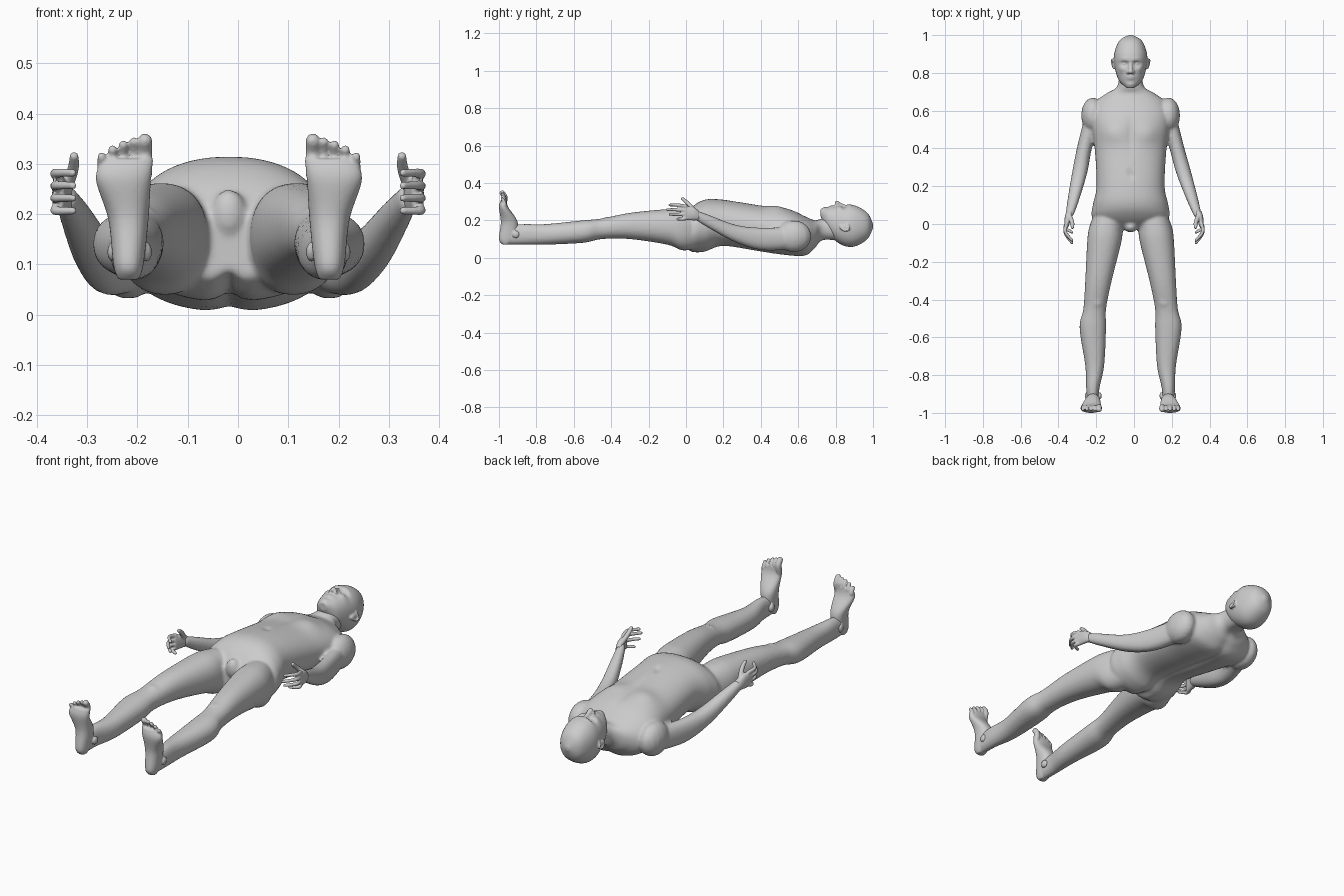
import bpy, bmesh, math
from mathutils import Vector

cube = bpy.data.objects.get("Cube")
if cube:
    bpy.data.objects.remove(cube, do_unlink=True)

MIDLINE = -.018
GREY = (.6, .6, .6, 1)
SIDES = {"right": -1, "left": 1}
skin = bpy.data.materials.new("grey skin")
skin.use_nodes = True
skin.diffuse_color = GREY
skin.node_tree.nodes["Principled BSDF"].inputs["Base Color"].default_value = GREY


def ring(at, half, low, high, centre=0):
    """Cross-section at a position along the part: half width and lower and upper edges."""
    return (at, centre, half, low, high)


def bump(x, y, lift, across, along):
    """Soft mound or hollow, mirrored on both sides of the midline."""
    return lambda px, py: lift * math.exp(-((abs(px) - x) / across) ** 2 - ((py - y) / along) ** 2)


def spline(keys, steps):
    """Catmull-Rom interpolation through tuples of values."""
    result = []
    last = len(keys) - 1
    for i in range(last):
        before, start, end, after = (keys[max(0, min(last, i + k))] for k in (-1, 0, 1, 2))
        for s in range(steps):
            t = s / steps
            point = []
            for p, q, r, u in zip(before, start, end, after):
                slope_in, slope_out = (r - p) / 2, (u - q) / 2
                blend = t * t * (3 - 2 * t)
                point.append(q + (r - q) * blend + slope_in * t * (1 - t) ** 2 - slope_out * t * t * (1 - t))
            result.append(point)
    return result + [list(keys[last])]


def circle(sides):
    return [(math.cos(math.tau * k / sides), math.sin(math.tau * k / sides)) for k in range(sides)]


def bridge(bm, outlines):
    """Closed skin over a row of outlines with equal point counts."""
    loops = [[bm.verts.new(co) for co in outline] for outline in outlines]
    for a, b in zip(loops, loops[1:]):
        for k in range(len(a)):
            bm.faces.new((a[k - 1], a[k], b[k], b[k - 1]))
    bm.faces.new(loops[0])
    bm.faces.new(loops[-1])


def loft(bm, rings, upright=False, side=1, sides=40, front=(), back=()):
    """Rounded tube through the rings, along y or, when upright, along z."""
    outlines = []
    for pos, centre, half, low, high in spline(rings, 6):
        outline = []
        for c, s in circle(sides):
            x = centre + half * math.copysign(abs(c) ** .9, c)
            h = (low + high) / 2 + (high - low) / 2 * math.copysign(abs(s) ** .9, s)
            relief = front if s > 0 else back
            h += min(1, 2 * abs(s)) * sum(shape(x, pos) for shape in relief)
            outline.append((side * x, h, pos) if upright else (side * x, pos, h))
        outlines.append(outline)
    bridge(bm, outlines)


def blob(bm, centre, radii):
    """Ellipsoid."""
    outlines = []
    for step in range(1, 12):
        lat = math.pi * step / 12
        outlines.append([Vector(centre) + Vector((radii[0] * math.sin(lat) * c, radii[1] * math.sin(lat) * s,
                                                  radii[2] * math.cos(lat))) for c, s in circle(16)])
    bridge(bm, outlines)


def digit(bm, points, base, tip):
    """Finger, toe or ridge: a tapering tube with round ends."""
    path = [Vector(p) for p in spline(points, 5)]
    outlines = []
    for i, point in enumerate(path):
        radius = base + (tip - base) * i / (len(path) - 1)
        along = (path[min(i + 1, len(path) - 1)] - path[max(i - 1, 0)]).normalized()
        across = (Vector((1, 0, 0)) - along * along.x).normalized()
        third = along.cross(across)
        outlines.append([point + radius * (across * c + third * s) for c, s in circle(14)])
    bridge(bm, outlines)
    blob(bm, path[0], (base, base, base))
    blob(bm, path[-1], (tip, tip, tip))


def finish(bm, name, voxel, smoothing):
    """Fuse the overlapping pieces into one smooth skin."""
    bmesh.ops.translate(bm, verts=bm.verts, vec=(MIDLINE, 0, 0))
    bmesh.ops.recalc_face_normals(bm, faces=bm.faces)
    mesh = bpy.data.meshes.new(name)
    bm.to_mesh(mesh)
    bm.free()
    mesh.materials.append(skin)
    part = bpy.data.objects.new(name, mesh)
    bpy.context.collection.objects.link(part)
    fuse = part.modifiers.new("fuse", "REMESH")
    fuse.mode = "VOXEL"
    fuse.voxel_size = voxel
    fuse.use_smooth_shade = True
    soften = part.modifiers.new("soften", "SMOOTH")
    soften.factor = .5
    soften.iterations = smoothing


def outward(y, side):
    """The left forearm is held slightly further out."""
    return max(0, .4 - y) * .09 if side > 0 else 0


# Torso running up into the neck
body = bmesh.new()
chest = bump(x=.09, y=.48, lift=.014, across=.06, along=.05)
breastbone = bump(x=0, y=.47, lift=-.008, across=.02, along=.1)
navel = bump(x=0, y=.265, lift=-.012, across=.01, along=.012)
spine = bump(x=0, y=.4, lift=.02, across=.025, along=.28)
cleft = bump(x=0, y=.02, lift=.03, across=.02, along=.07)
loft(body, [
    ring(at=-.03, half=.11, low=.07, high=.2),
    ring(at=.03, half=.2, low=.03, high=.27),
    ring(at=.1, half=.2, low=.03, high=.31),
    ring(at=.2, half=.18, low=.06, high=.31),
    ring(at=.4, half=.19, low=.03, high=.28),
    ring(at=.55, half=.21, low=.01, high=.26),
    ring(at=.64, half=.19, low=.01, high=.22),
    ring(at=.69, half=.13, low=.05, high=.2),
    ring(at=.73, half=.07, low=.09, high=.21),
    ring(at=.83, half=.06, low=.09, high=.22),
], sides=64, front=(chest, breastbone, navel), back=(spine, cleft))
blob(body, centre=(0, -.015, .2), radii=(.035, .03, .05))

for side in SIDES.values():
    # Leg with kneecap
    loft(body, [
        ring(at=.06, centre=.11, half=.08, low=.05, high=.25),
        ring(at=-.02, centre=.13, half=.09, low=.04, high=.26),
        ring(at=-.1, centre=.14, half=.09, low=.07, high=.26),
        ring(at=-.3, centre=.17, half=.07, low=.1, high=.24),
        ring(at=-.45, centre=.19, half=.06, low=.1, high=.21),
        ring(at=-.55, centre=.2, half=.07, low=.08, high=.2),
        ring(at=-.75, centre=.19, half=.05, low=.07, high=.18),
        ring(at=-.87, centre=.2, half=.035, low=.07, high=.18),
        ring(at=-.96, centre=.2, half=.03, low=.07, high=.17),
    ], side=side)
    blob(body, centre=(side * .18, -.41, .19), radii=(.04, .045, .03))
    # Shoulder cap and arm down to the wrist
    blob(body, centre=(side * .2, .575, .115), radii=(.062, .095, .085))
    loft(body, [
        ring(at=.62, centre=.18, half=.05, low=.05, high=.17),
        ring(at=.42, centre=.24, half=.04, low=.04, high=.16),
        ring(at=.27, centre=.27 + outward(.27, side), half=.04, low=.08, high=.175),
        ring(at=.12, centre=.305 + outward(.12, side), half=.03, low=.16, high=.23),
        ring(at=.04, centre=.325 + outward(.04, side), half=.02, low=.21, high=.26),
    ], side=side)
finish(body, "body", voxel=.008, smoothing=4)

for label, side in SIDES.items():
    # Foot standing upright on its heel, with ankle bones
    foot = bmesh.new()
    loft(foot, [
        ring(at=.07, centre=.2, half=.02, low=-.98, high=-.95),
        ring(at=.1, centre=.2, half=.03, low=-1, high=-.91),
        ring(at=.19, centre=.2, half=.04, low=-.99, high=-.9),
        ring(at=.27, centre=.21, half=.055, low=-1, high=-.95),
        ring(at=.31, centre=.2, half=.05, low=-.99, high=-.96),
    ], upright=True, side=side)
    for x in (.165, .23):
        blob(foot, centre=(side * x, -.91, .125), radii=(.012, .02, .02))
    # Toes, big toe innermost
    for i in range(5):
        x = side * (.167 + .0215 * i)
        tip = .346 - .002 * i * i
        thick = .009 if i else .0145
        digit(foot, [(x, -.975, .28), (x, -.968, tip - .025), (x, -.982, tip)], thick, thick)
    finish(foot, label + "_foot", voxel=.004, smoothing=3)

    # Hand: palm, four curled fingers and a raised thumb
    hand = bmesh.new()
    shift = outward(0, side)
    loft(hand, [
        ring(at=.07, centre=.32 + shift, half=.018, low=.2, high=.25),
        ring(at=.04, centre=.33 + shift, half=.018, low=.2, high=.27),
        ring(at=-.015, centre=.34 + shift, half=.012, low=.2, high=.28),
    ], side=side, sides=24)

    def place(x, y, z):
        return (side * (x + shift), y, z)

    for i in range(4):
        reach = .014 * (i - 1) ** 2 - .1
        root = .274 - .021 * i
        lift = .008 - .004 * i
        digit(hand, [place(.34, 0, root), place(.345, reach / 2, root + lift),
                     place(.31, reach, root + lift)], base=.0105, tip=.0075)
    digit(hand, [place(.325, .045, .25), place(.31, .01, .29), place(.308, -.018, .315)], base=.014, tip=.009)
    finish(hand, label + "_hand", voxel=.004, smoothing=2)

# Head with brow, eye sockets, cheeks, lips and chin
head = bmesh.new()
face = [
    bump(x=.031, y=.848, lift=-.016, across=.02, along=.013),
    bump(x=.03, y=.87, lift=.006, across=.03, along=.009),
    bump(x=.05, y=.82, lift=.007, across=.018, along=.016),
    bump(x=0, y=.784, lift=.007, across=.026, along=.007),
    bump(x=0, y=.768, lift=.007, across=.022, along=.006),
    bump(x=0, y=.738, lift=.006, across=.02, along=.012),
]
loft(head, [
    ring(at=.72, half=.02, low=.22, high=.26),
    ring(at=.76, half=.062, low=.13, high=.27),
    ring(at=.83, half=.084, low=.07, high=.28),
    ring(at=.9, half=.087, low=.06, high=.28),
    ring(at=.97, half=.06, low=.1, high=.24),
    ring(at=1, half=.01, low=.16, high=.18),
], sides=96, front=face)
digit(head, [(0, .858, .272), (0, .83, .28), (0, .808, .292)], base=.009, tip=.0135)
for side in SIDES.values():
    # Nostril, eyeball, and ear with a raised rim
    blob(head, centre=(side * .014, .804, .283), radii=(.009, .01, .01))
    blob(head, centre=(side * .031, .848, .258), radii=(.015, .011, .012))
    blob(head, centre=(side * .088, .848, .162), radii=(.009, .028, .015))
    digit(head, [(side * .09, .825, .168), (side * .098, .845, .145),
                 (side * .1, .87, .15), (side * .09, .865, .18)], base=.005, tip=.005)
finish(head, "head", voxel=.0045, smoothing=2)
